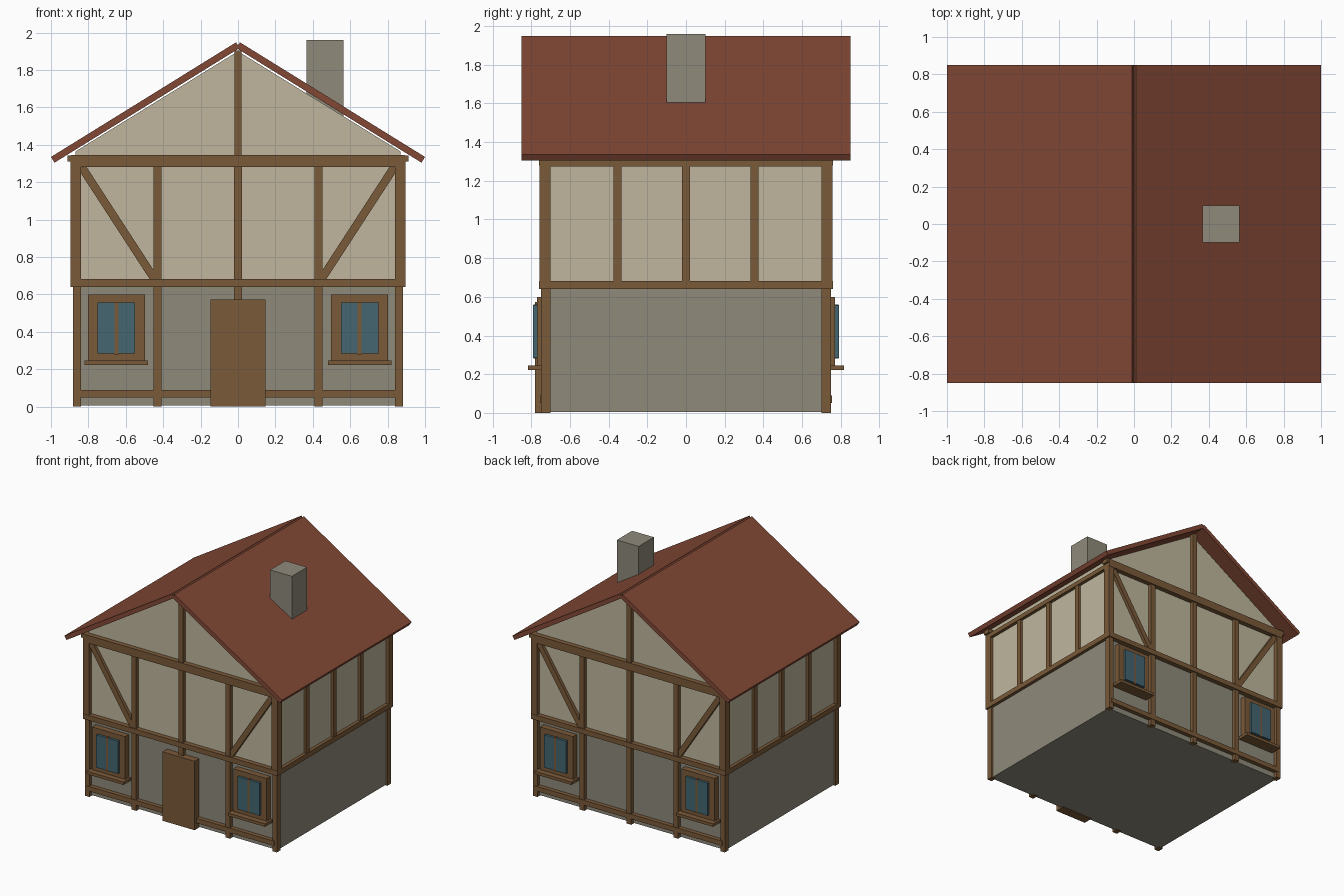
import bpy, math
from mathutils import Vector

cube = bpy.data.objects.get("Cube")
if cube:
    bpy.data.objects.remove(cube, do_unlink=True)


def material(name, *rgb):
    m = bpy.data.materials.new(name)
    colour = [(c / 255) ** 2.2 for c in rgb] + [1]
    m.diffuse_color = colour
    m.use_nodes = True
    for n in m.node_tree.nodes:
        if n.type == 'BSDF_PRINCIPLED':
            n.inputs["Base Color"].default_value = colour
    return m


PLASTER = material("cream plaster", 190, 181, 156)
TIMBER = material("brown timber", 121, 90, 59)
STONE = material("grey stone", 141, 137, 122)
TILE = material("red roof tile", 129, 74, 56)
GLASS = material("blue glass", 70, 102, 112)


def prism(name, profile, y0, y1, mat):
    """Extrude an (x, z) outline along y."""
    n = len(profile)
    verts = [(x, y, z) for y in (min(y0, y1), max(y0, y1)) for x, z in profile]
    faces = [tuple(range(n)), tuple(reversed(range(n, 2 * n)))]
    faces += [(i, i + n, (i + 1) % n + n, (i + 1) % n) for i in range(n)]
    me = bpy.data.meshes.new(name)
    me.from_pydata(verts, [], faces)
    # keep normals outward whichever way the outline runs
    area = sum(profile[i][0] * profile[(i + 1) % n][1] - profile[(i + 1) % n][0] * profile[i][1]
               for i in range(n))
    if area < 0:
        me.flip_normals()
    me.materials.append(mat)
    ob = bpy.data.objects.new(name, me)
    bpy.context.collection.objects.link(ob)
    return ob


def box(name, x0, x1, y0, y1, z0, z1, mat):
    a, b = min(x0, x1), max(x0, x1)
    return prism(name, [(a, z0), (b, z0), (b, z1), (a, z1)], y0, y1, mat)


def slanted(name, start, end, width, y0, y1, mat):
    """Straight bar between two (x, z) points."""
    a, b = Vector(start), Vector(end)
    d = (b - a).normalized() * width / 2
    side = Vector((-d.y, d.x))
    return prism(name, [tuple(p) for p in (a - side, b - side, b + side, a + side)], y0, y1, mat)


# Wall bodies
WX, WY = 0.868, 0.72
box("ground_floor_walls", -WX, WX, -WY, WY, 0.005, 0.66, STONE)
prism("upper_walls", [(-WX, 0.65), (WX, 0.65), (WX, 1.365), (0, 1.9), (-WX, 1.365)],
      -WY, WY, PLASTER)

# Roof slabs and chimney
slope = math.atan2(0.613, 0.99)
drop = Vector((math.sin(slope), math.cos(slope))) * 0.036
for s, side in ((1, "left"), (-1, "right")):
    ridge, eave = Vector((0.01, 1.948)), Vector((1.0, 1.335))
    outline = [ridge, eave, eave - drop, ridge - drop]
    prism(side + "_roof", [(s * p.x, p.y) for p in outline], -0.85, 0.85, TILE)
box("chimney", 0.365, 0.565, -0.1, 0.1, 1.5, 1.96, STONE)


def window(label, f, cx):
    """Framed window with two panes and a sill on the wall facing f."""
    box(label + "_window_frame", cx - 0.152, cx + 0.152, f * 0.70, f * 0.77, 0.24, 0.6, TIMBER)
    for s in (-1, 1):
        box(label + "_window_pane", cx + s * 0.01, cx + s * 0.1, f * 0.75, f * 0.79,
            0.285, 0.557, GLASS)
    box(label + "_window_mullion", cx - 0.01, cx + 0.01, f * 0.75, f * 0.788, 0.28, 0.56, TIMBER)
    box(label + "_window_sill", cx - 0.17, cx + 0.17, f * 0.70, f * 0.817, 0.222, 0.246, TIMBER)


# Timber framing of the two gable ends
for f, end in ((-1, "front"), (1, "back")):
    inner, outer = f * 0.70, f * 0.757
    box(end + "_sill_beam", -0.86, 0.86, inner, f * 0.755, 0.05, 0.09, TIMBER)
    box(end + "_floor_beam", -0.893, 0.893, inner, f * 0.76, 0.64, 0.682, TIMBER)
    box(end + "_tie_beam", -0.893, 0.893, inner, f * 0.76, 1.28, 1.345, TIMBER)
    box(end + "_tie_beam_ends", -0.912, 0.912, inner, f * 0.758, 1.31, 1.344, TIMBER)
    box(end + "_king_post", -0.02, 0.02, inner, f * 0.75, 1.34, 1.905, TIMBER)
    box(end + "_centre_post", -0.022, 0.022, inner, f * 0.75, 0, 1.3, TIMBER)
    for s, side in ((1, "left"), (-1, "right")):
        name = end + "_" + side
        box(name + "_post", s * 0.41, s * 0.453, inner, f * 0.75, 0, 1.3, TIMBER)
        box(name + "_lower_corner_post", s * 0.84, s * 0.882, inner, f * 0.75, 0, 0.65, TIMBER)
        box(name + "_upper_corner_post", s * 0.84, s * 0.895, inner, outer, 0.64, 1.31, TIMBER)
        slanted(name + "_brace", (s * 0.835, 1.28), (s * 0.445, 0.68), 0.044,
                inner, f * 0.747, TIMBER)
        window(name, f, s * 0.65)

# Timber framing of the long sides
for s, side in ((1, "left"), (-1, "right")):
    box(side + "_floor_beam", s * 0.85, s * 0.895, -0.75, 0.75, 0.64, 0.682, TIMBER)
    box(side + "_wall_plate", s * 0.85, s * 0.895, -0.75, 0.75, 1.275, 1.312, TIMBER)
    for y in (-0.355, 0, 0.355):
        box(side + "_post", s * 0.85, s * 0.89, y - 0.021, y + 0.021, 0.65, 1.3, TIMBER)

# Front door
box("front_door", -0.147, 0.147, -0.78, -0.70, 0, 0.572, TIMBER)
